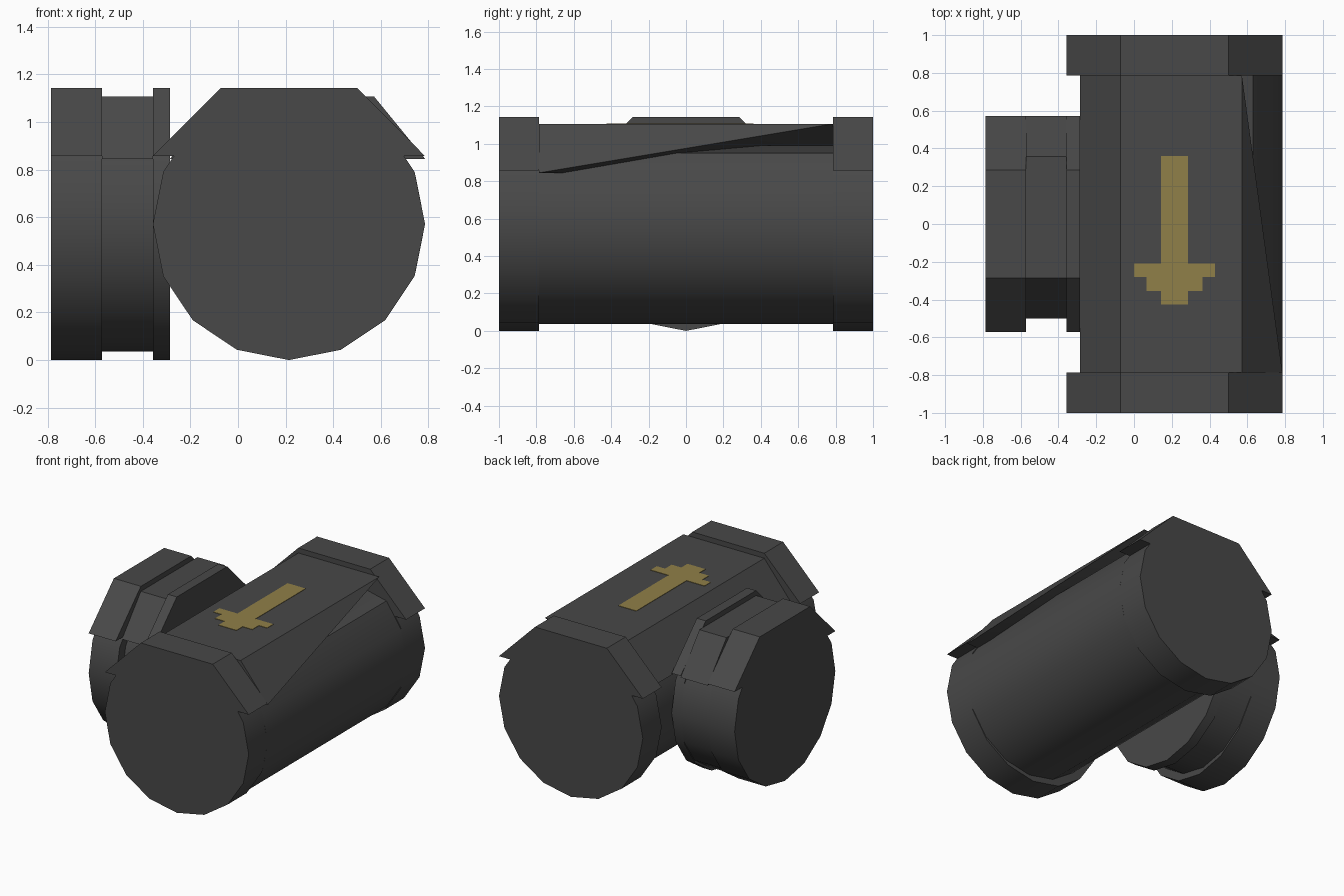
import bpy, bmesh, math

if "Cube" in bpy.data.objects:
    bpy.data.objects.remove(bpy.data.objects["Cube"])


def material(name, rgb):
    m = bpy.data.materials.new(name)
    m.diffuse_color = (*rgb, 1)
    m.use_nodes = True
    m.node_tree.nodes["Principled BSDF"].inputs["Base Color"].default_value = m.diffuse_color
    return m


GREY = material("dark grey", (0.065, 0.065, 0.065))
YELLOW = material("dull yellow", (0.28, 0.215, 0.065))


def finish(name, bm, mat):
    bmesh.ops.recalc_face_normals(bm, faces=bm.faces)
    me = bpy.data.meshes.new(name)
    bm.to_mesh(me)
    bm.free()
    me.materials.append(mat)
    me.shade_smooth()
    me.set_sharp_from_angle(angle=math.radians(30))
    ob = bpy.data.objects.new(name, me)
    bpy.context.collection.objects.link(ob)
    return ob


def prism(name, profile, axis, a, b, mat=GREY):
    """Extrude a 2D profile along x, y or z from a to b."""
    place = {"x": lambda u, v, t: (t, u, v),
             "y": lambda u, v, t: (u, t, v),
             "z": lambda u, v, t: (u, v, t)}[axis]
    bm = bmesh.new()
    rings = [[bm.verts.new(place(u, v, t)) for u, v in profile] for t in (a, b)]
    for r in rings:
        bm.faces.new(r)
    n = len(profile)
    for i in range(n):
        j = (i + 1) % n
        bm.faces.new((rings[0][i], rings[0][j], rings[1][j], rings[1][i]))
    return finish(name, bm, mat)


MID = 0.5714  # height of both pipe axes


def round_profile(centre, radius, limit=9):
    return [(centre + radius * math.cos(k * math.pi / 8),
             min(limit, MID + radius * math.sin(k * math.pi / 8))) for k in range(16)]


def roof_profile(centre, half_low, half_top, low, top):
    return [(centre - half_low, low), (centre + half_low, low),
            (centre + half_top, top), (centre - half_top, top)]


def flange(name, axis, centre, a, b):
    prism(name + "_ring", round_profile(centre, 0.5714), axis, a, b)
    prism(name + "_roof", roof_profile(centre, 0.5714, 0.2857, 0.857, 1.143), axis, a, b)


# Main pipe: end flanges
flange("front_flange", "y", 0.214, -1, -0.786)
flange("back_flange", "y", 0.214, 0.786, 1)

# Main pipe: barrel and its roof, which has one lower corner cut away
prism("main_barrel", round_profile(0.25, 0.5357, 0.99), "y", -0.786, 0.786)
bm = bmesh.new()
for y in (-0.786, 0.786):
    for x, z in roof_profile(0.25, 0.5357, 0.3214, 0.845, 1.107):
        if not (y > 0 and x > 0.7):
            bm.verts.new((x, y, z))
bmesh.ops.convex_hull(bm, input=bm.verts)
finish("main_roof", bm, GREY)

# Side branch: two flanges with a narrower neck between
flange("branch_outer_flange", "x", 0, -0.786, -0.5714)
flange("branch_inner_flange", "x", 0, -0.357, -0.286)
prism("branch_neck", round_profile(0.0357, 0.5357), "x", -0.5714, -0.357)
prism("branch_neck_roof", roof_profile(0.0357, 0.5357, 0.3214, 0.845, 1.107),
      "x", -0.5714, -0.357)

# Stepped flow arrow on top, mirrored about its centre line
half = [(0.0714, 0.36), (0.0714, -0.21), (0.214, -0.21), (0.214, -0.28),
        (0.148, -0.28), (0.148, -0.355), (0.0714, -0.355), (0.0714, -0.425)]
arrow = [(0.214 + x, y) for x, y in half] + [(0.214 - x, y) for x, y in reversed(half)]
prism("flow_arrow", arrow, "z", 1.105, 1.110, YELLOW)
